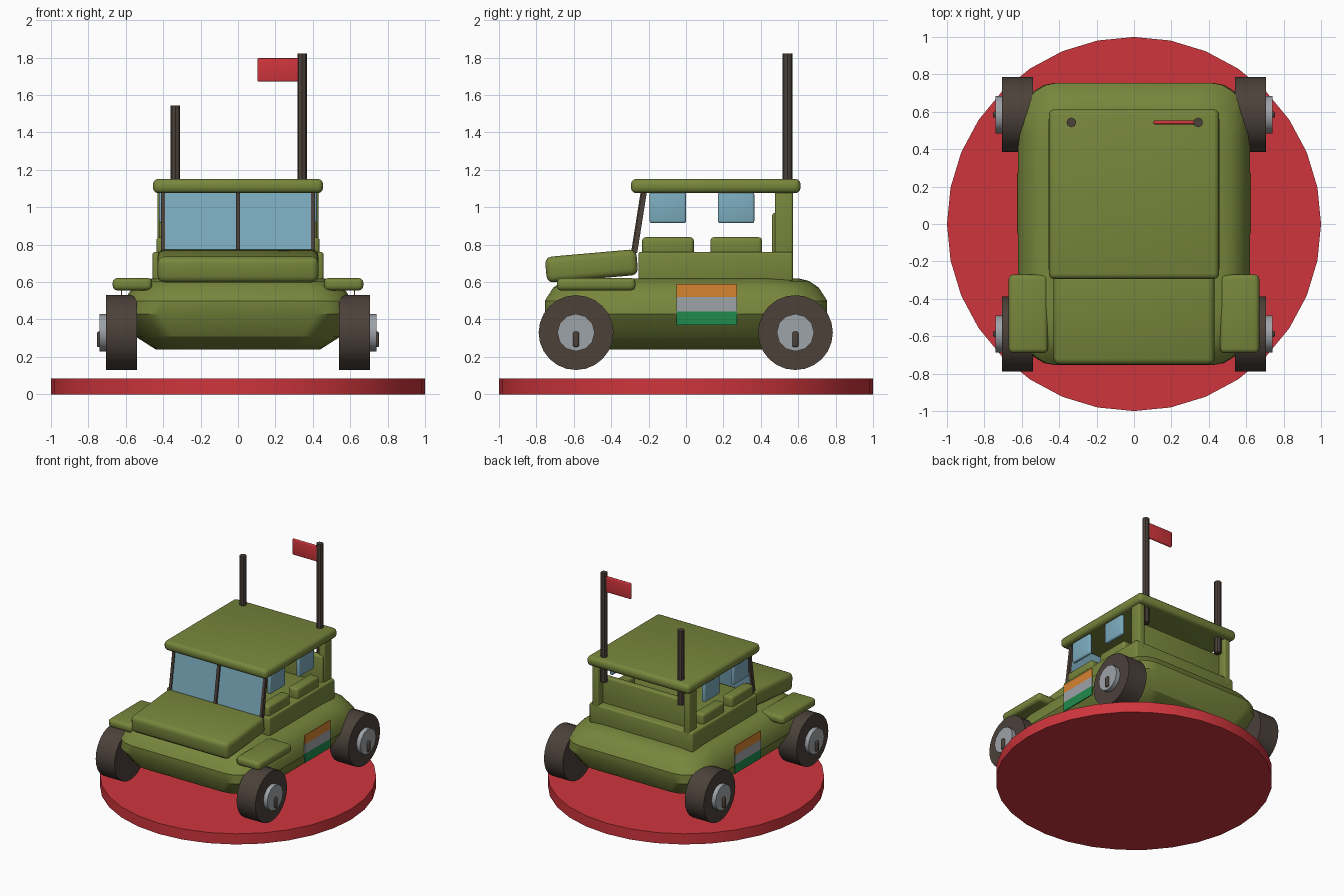
import bpy, bmesh
from math import radians, cos, sin, pi
from mathutils import Matrix, Vector

if "Cube" in bpy.data.objects:
    bpy.data.objects.remove(bpy.data.objects["Cube"])


def material(name, *rgb):
    lin = [((c / 255 + 0.055) / 1.055) ** 2.4 for c in rgb] + [1]
    m = bpy.data.materials.new(name)
    m.use_nodes = True
    m.diffuse_color = lin
    m.node_tree.nodes["Principled BSDF"].inputs["Base Color"].default_value = lin
    return m


OLIVE = material("olive", 120, 134, 60)
RED = material("red", 206, 53, 60)
RUBBER = material("dark_brown", 76, 65, 58)
METAL = material("light_grey", 158, 163, 168)
GLASS = material("pale_blue", 124, 172, 190)
ORANGE = material("orange", 214, 130, 48)
GREEN = material("green", 32, 138, 76)


def finish(name, bm, mat):
    bmesh.ops.recalc_face_normals(bm, faces=bm.faces)
    me = bpy.data.meshes.new(name)
    bm.to_mesh(me)
    bm.free()
    me.materials.append(mat)
    ob = bpy.data.objects.new(name, me)
    bpy.context.collection.objects.link(ob)
    bpy.ops.object.select_all(action='DESELECT')
    ob.select_set(True)
    bpy.context.view_layer.objects.active = ob
    bpy.ops.object.shade_smooth_by_angle(angle=radians(32))
    return ob


def box(name, x, y, z, mat, bevel=0.0, tilt=0):
    """Rounded box from (min, max) spans, tilted about its own x axis."""
    spans = (x, y, z)
    size = [b - a for a, b in spans]
    mid = Vector([(a + b) / 2 for a, b in spans])
    bm = bmesh.new()
    bmesh.ops.create_cube(bm, size=1)
    bmesh.ops.scale(bm, vec=size, verts=bm.verts)
    if bevel:
        bmesh.ops.bevel(bm, geom=bm.edges[:], offset=bevel, segments=3,
                        profile=0.5, affect='EDGES')
    bmesh.ops.transform(bm, matrix=Matrix.Translation(mid) @ Matrix.Rotation(radians(tilt), 4, 'X'),
                        verts=bm.verts)
    return finish(name, bm, mat)


def rod(name, center, radius, depth, sides, mat, axis='Z', tip=None):
    bm = bmesh.new()
    bmesh.ops.create_cone(bm, cap_ends=True, segments=sides, radius1=radius,
                          radius2=radius if tip is None else tip, depth=depth)
    turn = Matrix.Rotation(pi / 2, 4, 'Y') if axis == 'X' else Matrix()
    bmesh.ops.transform(bm, matrix=Matrix.Translation(center) @ turn, verts=bm.verts)
    return finish(name, bm, mat)


def body():
    """Loft of rounded rectangles: (z, half width, half length)."""
    levels = [(0.24, 0.44, 0.56), (0.31, 0.55, 0.69), (0.43, 0.62, 0.755), (0.5, 0.61, 0.755),
              (0.57, 0.565, 0.71), (0.605, 0.52, 0.66), (0.62, 0.46, 0.6)]
    bm = bmesh.new()
    rings = []
    for z, w, l in levels:
        rx, ry = 0.2, 0.24
        ring = []
        for k, (sx, sy) in enumerate([(1, 1), (-1, 1), (-1, -1), (1, -1)]):
            for i in range(6):
                a = k * pi / 2 + i * pi / 10
                ring.append(bm.verts.new((sx * (w - rx) + rx * cos(a),
                                          sy * (l - ry) + ry * sin(a), z)))
        rings.append(ring)
    for low, high in zip(rings, rings[1:]):
        for i in range(len(low)):
            j = (i + 1) % len(low)
            bm.faces.new((low[i], low[j], high[j], high[i]))
    bm.faces.new(rings[0][::-1])
    bm.faces.new(rings[-1])
    finish("lower_body", bm, OLIVE)


# Base disc
rod("base_disc", (0, 0, 0.0425), 1, 0.085, 32, RED)

# Body, hood, cabin and roof
body()
box("hood", (-0.43, 0.43), (-0.75, -0.26), (0.617, 0.755), OLIVE, 0.035, 5)
box("cabin_tub", (-0.457, 0.457), (-0.255, 0.572), (0.6, 0.762), OLIVE, 0.015)
box("roof", (-0.455, 0.455), (-0.295, 0.613), (1.075, 1.152), OLIVE, 0.03)
box("rear_panel", (-0.42, 0.42), (0.46, 0.51), (0.7, 0.97), OLIVE, 0.015)

# Windscreen and its divider
box("windscreen", (-0.4, 0.4), (-0.255, -0.235), (0.755, 1.085), GLASS, 0, -9)
box("windscreen_divider", (-0.012, 0.012), (-0.268, -0.235), (0.755, 1.085), RUBBER, 0, -9)

# Parts repeated on both sides
for side, s in (("left", 1), ("right", -1)):
    def span(a, b):
        return tuple(sorted((s * a, s * b)))

    box(side + "_fender", span(0.46, 0.67), (-0.69, -0.27), (0.555, 0.622), OLIVE, 0.025)
    box(side + "_rear_post", span(0.375, 0.43), (0.475, 0.572), (0.7, 1.09), OLIVE, 0.012)
    box(side + "_windscreen_frame", span(0.39, 0.412), (-0.262, -0.235), (0.755, 1.085),
        RUBBER, 0, -9)
    for place, y0, y1 in (("front", -0.235, 0.042), ("rear", 0.13, 0.407)):
        box(f"{side}_{place}_door_top", span(0.35, 0.437), (y0, y1), (0.74, 0.84), OLIVE, 0.02)
    for place, y0 in (("front", -0.195), ("rear", 0.17)):
        box(f"{side}_{place}_window", span(0.392, 0.422), (y0, y0 + 0.195), (0.915, 1.08),
            GLASS, 0.012)

    # Three-stripe side plate
    for name, mat, z0, z1 in (("orange", ORANGE, 0.52, 0.59), ("grey", METAL, 0.443, 0.52),
                              ("green", GREEN, 0.37, 0.443)):
        box(f"{side}_{name}_stripe", span(0.62, 0.626), (-0.05, 0.273), (z0, z1), mat)

    # Wheels with hub and bolt
    for place, y in (("front", -0.588), ("rear", 0.585)):
        rod(f"{side}_{place}_tyre", (s * 0.622, y, 0.33), 0.2, 0.166, 24, RUBBER, 'X')
        rod(f"{side}_{place}_hub", (s * 0.72, y, 0.33), 0.1, 0.04, 12, METAL, 'X')
        box(f"{side}_{place}_bolt", span(0.72, 0.755), (y - 0.016, y + 0.016), (0.252, 0.335),
            RUBBER, 0.01)

# Mast, aerial and flag
for name, x, top in (("flag_mast", 0.343, 1.823), ("aerial", -0.335, 1.545)):
    rod(name, (x, 0.543, (top + 0.95) / 2), 0.026, top - 0.95, 8, RUBBER)
box("flag", (0.103, 0.34), (0.533, 0.553), (1.672, 1.797), RED, 0.008)
